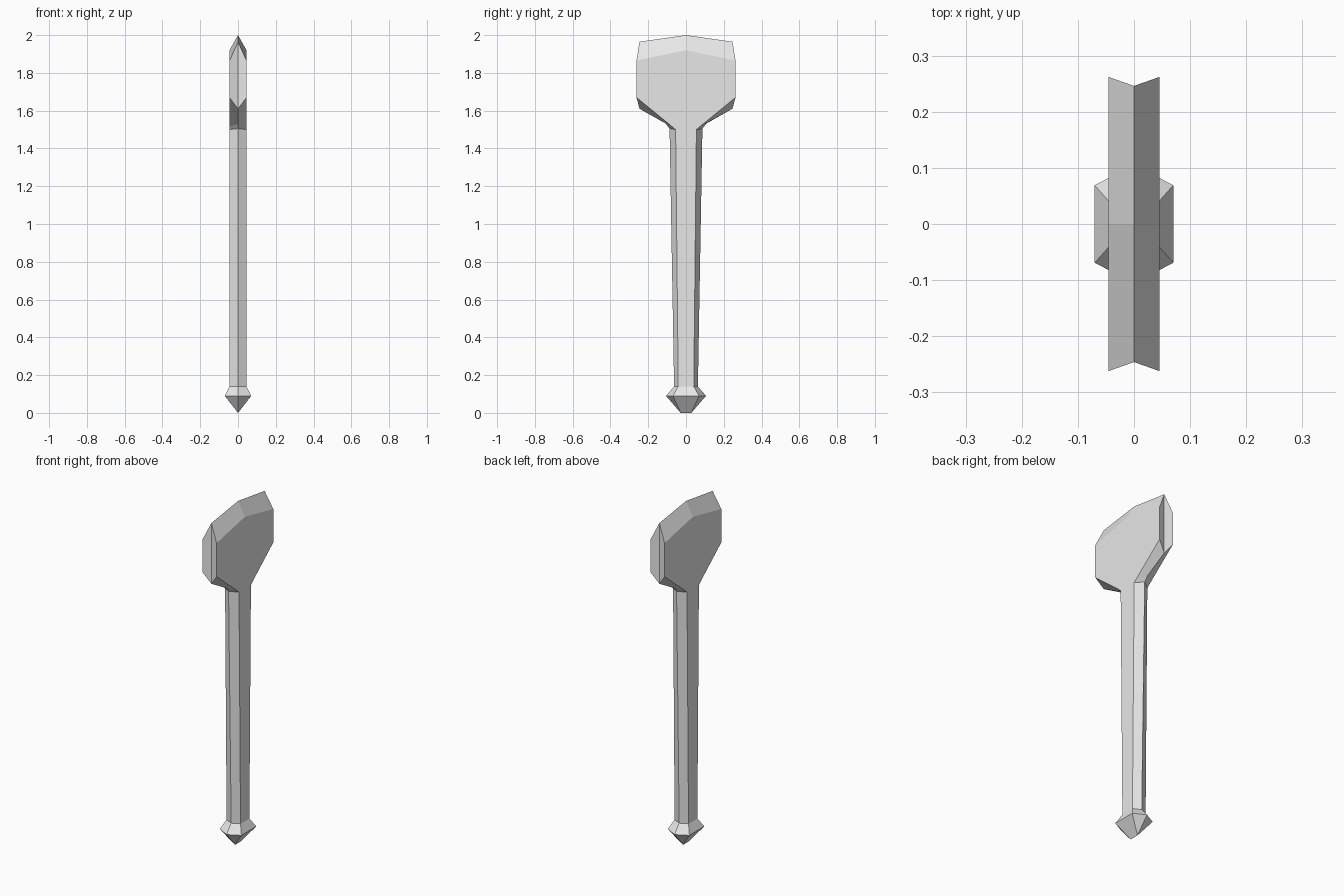
import bpy, bmesh

cube = bpy.data.objects.get("Cube")
if cube:
    bpy.data.objects.remove(cube, do_unlink=True)

GREY = (0.8, 0.8, 0.8, 1)
grey = bpy.data.materials.new("plain grey")
grey.use_nodes = True
grey.diffuse_color = GREY
grey.node_tree.nodes["Principled BSDF"].inputs["Base Color"].default_value = GREY

HALF = 0.045  # half thickness of handle and head


def hexagon(bm, x, y_side, z_side, y_mid, z_mid):
    """Six-sided ring: flat sides at +-x, ridges on the centre plane."""
    points = [(x, -y_side, z_side), (x, y_side, z_side), (0, y_mid, z_mid),
              (-x, y_side, z_side), (-x, -y_side, z_side), (0, -y_mid, z_mid)]
    return [bm.verts.new(p) for p in points]


def loft(bm, sections):
    """Skin a stack of hexagons and return the rings."""
    rings = [hexagon(bm, *s) for s in sections]
    for low, high in zip(rings, rings[1:]):
        for i in range(6):
            j = (i + 1) % 6
            bm.faces.new((low[i], low[j], high[j], high[i]))
    return rings


def finish(bm, name):
    mesh = bpy.data.meshes.new(name)
    bm.to_mesh(mesh)
    bm.free()
    mesh.materials.append(grey)
    obj = bpy.data.objects.new(name, mesh)
    bpy.context.collection.objects.link(obj)
    return obj


# Section shared by neighbouring parts
grip_end = (HALF, 0.041, 0.14, 0.063, 0.14)
neck = (HALF, 0.055, 1.50, 0.087, 1.505)

# Handle: tapered hexagonal shaft
bm = bmesh.new()
loft(bm, [grip_end, neck])
finish(bm, "handle")

# Pommel: flared ring closing to a short ridge
bm = bmesh.new()
ring = loft(bm, [(0.07, 0.069, 0.09, 0.106, 0.09), grip_end])[0]
back, front = [bm.verts.new((0, y, 0)) for y in (0.028, -0.028)]
for face in ((ring[1], ring[0], front, back), (ring[4], ring[3], back, front),
             (ring[2], ring[1], back), (ring[3], ring[2], back),
             (ring[0], ring[5], front), (ring[5], ring[4], front)):
    bm.faces.new(face)
finish(bm, "pommel")

# Head: flat paddle widening from the neck, with a peaked bevelled top
bm = bmesh.new()
ring = loft(bm, [neck,
                 (HALF, 0.075, 1.517, 0.108, 1.532),
                 (HALF, 0.262, 1.67, 0.246, 1.61),
                 (HALF, 0.262, 1.865, 0.246, 1.965)])[-1]
peak = bm.verts.new((0, 0, 2))
right, left = [bm.verts.new((x, 0, 1.92)) for x in (HALF, -HALF)]
for face in ((ring[0], ring[1], right), (ring[3], ring[4], left),
             (ring[1], ring[2], peak, right), (ring[2], ring[3], left, peak),
             (ring[4], ring[5], peak, left), (ring[5], ring[0], right, peak)):
    bm.faces.new(face)
finish(bm, "head")
